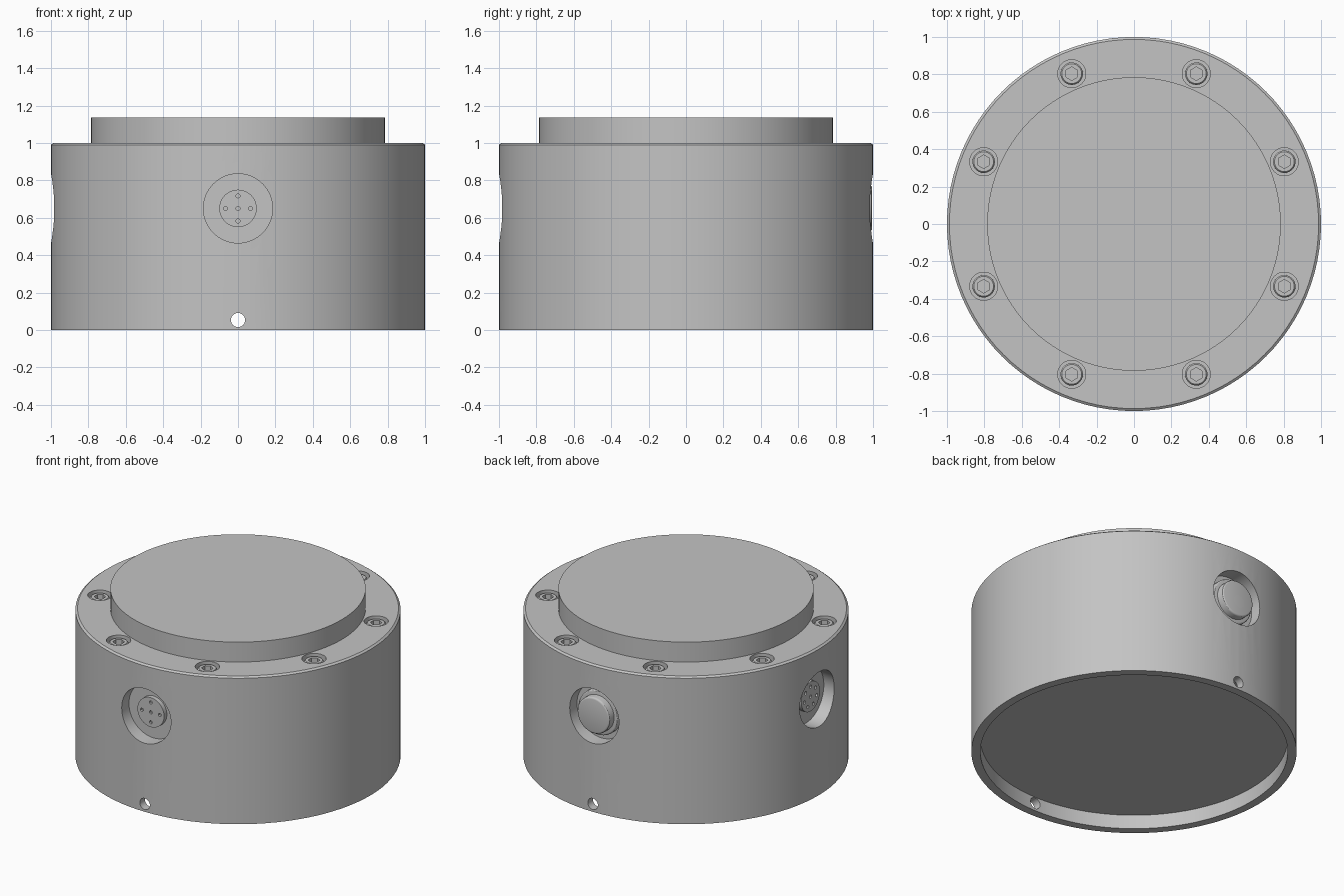
import bpy, bmesh, math
from mathutils import Vector, Matrix

cube = bpy.data.objects.get("Cube")
if cube:
    bpy.data.objects.remove(cube, do_unlink=True)

grey = bpy.data.materials.new("machined grey")
grey.use_nodes = True
grey.diffuse_color = (0.55, 0.55, 0.55, 1)
grey.node_tree.nodes["Principled BSDF"].inputs["Base Color"].default_value = (0.55, 0.55, 0.55, 1)

UP = Vector((0, 0, 1))
FRONT, BACK, SIDE = Vector((0, -1, 0)), Vector((0, 1, 0)), Vector((-1, 0, 0))
PORT_Z = 0.65


def add_cyl(bm, start, direction, r, length, segs=48, r_end=None):
    """Capped cylinder running from start along direction."""
    rot = UP.rotation_difference(direction).to_matrix().to_4x4()
    mat = Matrix.Translation(start + direction * length / 2) @ rot
    bmesh.ops.create_cone(bm, cap_ends=True, segments=segs, radius1=r,
                          radius2=r if r_end is None else r_end, depth=length, matrix=mat)


def make(name, bm):
    bmesh.ops.recalc_face_normals(bm, faces=bm.faces)
    mesh = bpy.data.meshes.new(name)
    bm.to_mesh(mesh)
    bm.free()
    mesh.materials.append(grey)
    ob = bpy.data.objects.new(name, mesh)
    bpy.context.collection.objects.link(ob)
    return ob


def cut(ob, bm):
    """Subtract the cutter mesh and drop the helper."""
    tool = make("cutter", bm)
    tool.hide_render = True
    mod = ob.modifiers.new("cut", 'BOOLEAN')
    mod.operation, mod.solver, mod.object = 'DIFFERENCE', 'EXACT', tool
    bpy.context.view_layer.update()
    dg = bpy.context.evaluated_depsgraph_get()
    mesh = bpy.data.meshes.new_from_object(ob.evaluated_get(dg))
    ob.modifiers.clear()
    ob.data = mesh
    bpy.data.objects.remove(tool, do_unlink=True)


def smooth(ob):
    bpy.ops.object.select_all(action='DESELECT')
    ob.select_set(True)
    bpy.context.view_layer.objects.active = ob
    bpy.ops.object.shade_smooth_by_angle(angle=math.radians(30))


def lathe(name, profile, segs=96):
    bm = bmesh.new()
    verts = [bm.verts.new((r, 0, z)) for r, z in profile]
    edges = [bm.edges.new(p) for p in zip(verts, verts[1:])]
    bmesh.ops.spin(bm, geom=verts + edges, cent=(0, 0, 0), axis=UP,
                   angle=math.tau, steps=segs, use_merge=False)
    bmesh.ops.remove_doubles(bm, verts=bm.verts, dist=0.0001)
    return make(name, bm)


# Housing: chamfered top edge, raised top boss and a shallow recess underneath
housing = lathe("housing", [(0, 0.095), (0.945, 0.095), (0.945, 0), (1, 0), (1, 0.99),
                            (0.987, 1), (0.785, 1), (0.785, 1.135), (0, 1.135)])

# Ring of screw positions
screws = [Vector((0.87 * math.cos(a), 0.87 * math.sin(a), 1))
          for a in (math.tau * (i + 0.5) / 8 for i in range(8))]

# Port pockets, drain holes and screw counterbores
tools = bmesh.new()
for d in (FRONT, BACK, SIDE):
    add_cyl(tools, d * 0.905 + UP * PORT_Z, d, 0.185, 0.2, 64)
for d in (FRONT, BACK):
    add_cyl(tools, d * 0.9 + UP * 0.053, d, 0.038, 0.2, 24)
for p in screws:
    add_cyl(tools, p - UP * 0.05, UP, 0.075, 0.1, 32)
cut(housing, tools)
smooth(housing)

# Cap screws with hexagonal sockets
for i, p in enumerate(screws):
    bm = bmesh.new()
    add_cyl(bm, p - UP * 0.055, UP, 0.06, 0.037, 32)
    add_cyl(bm, p - UP * 0.018, UP, 0.06, 0.008, 32, 0.053)
    bmesh.ops.remove_doubles(bm, verts=bm.verts, dist=0.0001)
    inner = [f for f in bm.faces if abs(f.calc_center_median().z - 0.982) < 0.001]
    bmesh.ops.delete(bm, geom=inner, context='FACES_ONLY')
    screw = make(f"screw_{i + 1}", bm)
    socket = bmesh.new()
    add_cyl(socket, p - UP * 0.04, UP, 0.036, 0.08, 6)
    cut(screw, socket)
    smooth(screw)


# Round connectors with a central contact and a ring of contacts
def connector(name, d, count):
    centre = UP * PORT_Z
    bm = bmesh.new()
    add_cyl(bm, centre + d * 0.89, d, 0.1, 0.045)
    body = make(name, bm)
    right = d.cross(UP)
    spots = [centre] + [centre + 0.067 * (math.cos(a) * UP + math.sin(a) * right)
                        for a in (math.tau * i / count for i in range(count))]
    holes = bmesh.new()
    for s in spots:
        add_cyl(holes, s + d * 0.92, d, 0.011, 0.05, 12)
    cut(body, holes)
    smooth(body)


connector("front_connector", FRONT, 4)
connector("side_connector", SIDE, 7)

# Push button on a stepped collar
for name, r, top, bevel in (("button_collar", 0.15, 0.945, 0.01), ("button_cap", 0.122, 0.995, 0.012)):
    bm = bmesh.new()
    base = 0.89
    add_cyl(bm, BACK * base + UP * PORT_Z, BACK, r, top - base)
    rim = [e for e in bm.edges if all(v.co.y > top - 0.001 for v in e.verts)]
    bmesh.ops.bevel(bm, geom=rim, offset=bevel, segments=3, profile=0.5, affect='EDGES')
    smooth(make(name, bm))
